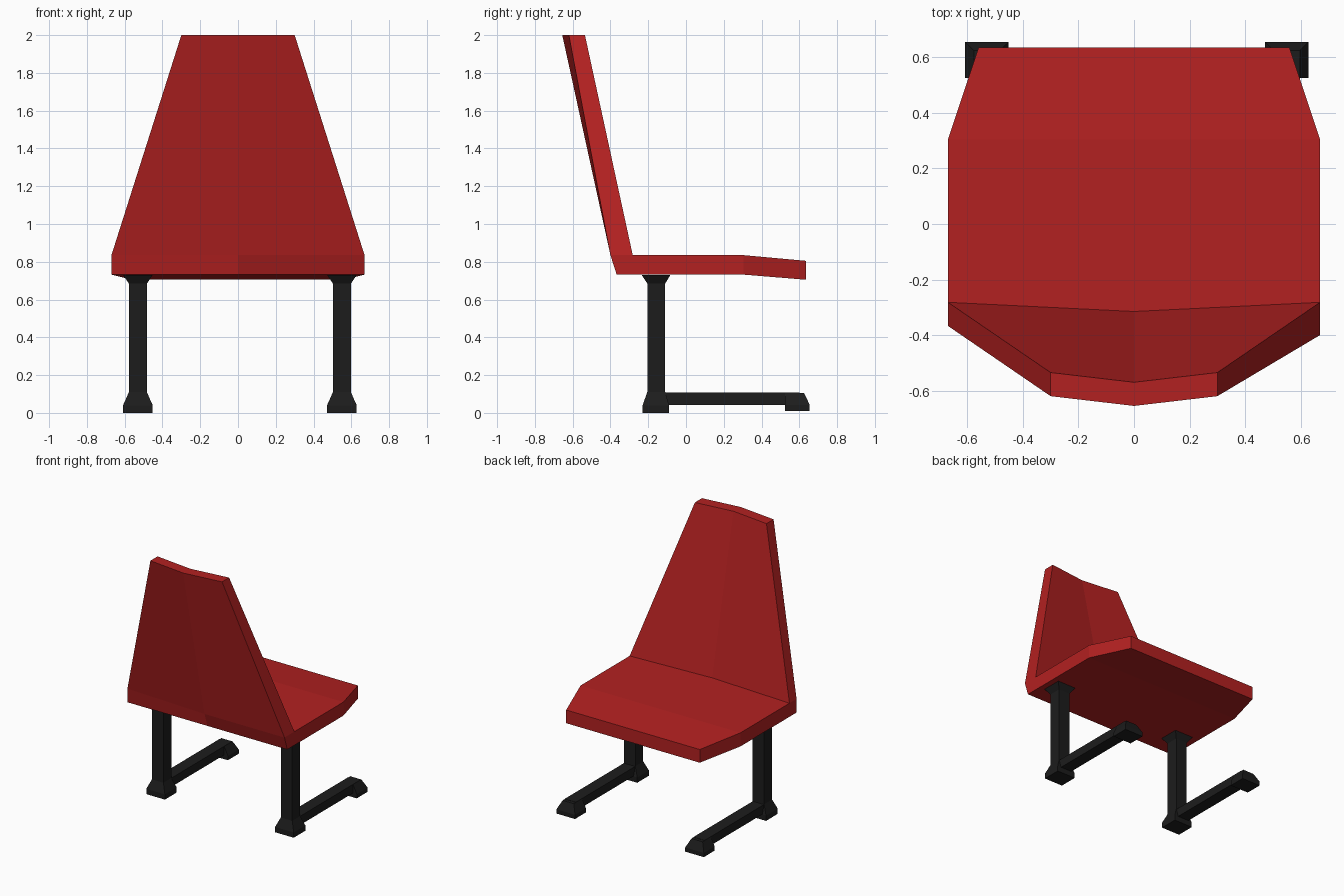
import bpy, bmesh

if "Cube" in bpy.data.objects:
    bpy.data.objects.remove(bpy.data.objects["Cube"])


def material(name, color):
    m = bpy.data.materials.new(name)
    m.diffuse_color = (*color, 1)
    m.use_nodes = True
    m.node_tree.nodes["Principled BSDF"].inputs["Base Color"].default_value = m.diffuse_color
    return m


RED = material("red", (0.45, 0.015, 0.015))
BLACK = material("black", (0.012, 0.012, 0.012))


def finish(name, bm, mat):
    bmesh.ops.recalc_face_normals(bm, faces=bm.faces)
    me = bpy.data.meshes.new(name)
    bm.to_mesh(me)
    bm.free()
    me.materials.append(mat)
    bpy.context.collection.objects.link(bpy.data.objects.new(name, me))


def stack(name, cx, sections):
    """Loft rectangles given as (z, y_min, y_max, half_width)."""
    bm = bmesh.new()
    rings = [[bm.verts.new((cx + x, y, z)) for x, y in ((-h, a), (h, a), (h, b), (-h, b))]
             for z, a, b, h in sections]
    for lo, hi in zip(rings, rings[1:]):
        for i in range(4):
            j = (i + 1) % 4
            bm.faces.new((lo[i], lo[j], hi[j], hi[i]))
    bm.faces.new(rings[0])
    bm.faces.new(rings[-1])
    finish(name, bm, BLACK)


# Seat and backrest: side profile (half width, y, z, extra y at the centre line)
profile = [(.56, .635, .805, 0), (.67, .305, .835, 0), (.67, -.282, .835, -.033),
           (.30, -.535, 2.0, -.035), (.30, -.62, 2.0, -.035), (.67, -.40, .835, 0),
           (.67, -.367, .732, 0), (.67, .305, .732, 0), (.56, .635, .705, 0)]
bm = bmesh.new()
left, mid, right = [[bm.verts.new((s * w, y + (d if s == 0 else 0), z)) for w, y, z, d in profile]
                    for s in (-1, 0, 1)]
left[5].co.y = -.367  # left rear corner is upright, the right one is kinked
n = len(profile)
for a, b in ((left, mid), (mid, right)):
    for i in range(n):
        j = (i + 1) % n
        bm.faces.new((a[i], a[j], b[j], b[i]))
for ring in (left, right):
    for ids in ((0, 1, 7, 8), (1, 2, 5, 6, 7), (2, 3, 4, 5)):
        bm.faces.new([ring[i] for i in ids])
finish("seat_and_backrest", bm, RED)

# Legs: flared post, floor bar and front foot on each side
for side, cx in (("left", -.53), ("right", .55)):
    stack(side + "_post", cx, [(0.0, -.23, -.09, .078), (.04, -.23, -.09, .078),
                               (.11, -.205, -.11, .048), (.685, -.205, -.11, .048),
                               (.73, -.235, -.083, .078)])
    stack(side + "_floor_bar", cx, [(.042, -.15, .60, .047), (.108, -.15, .60, .047)])
    stack(side + "_front_foot", cx, [(.01, .525, .655, .078), (.042, .525, .655, .078),
                                     (.106, .525, .625, .047)])
